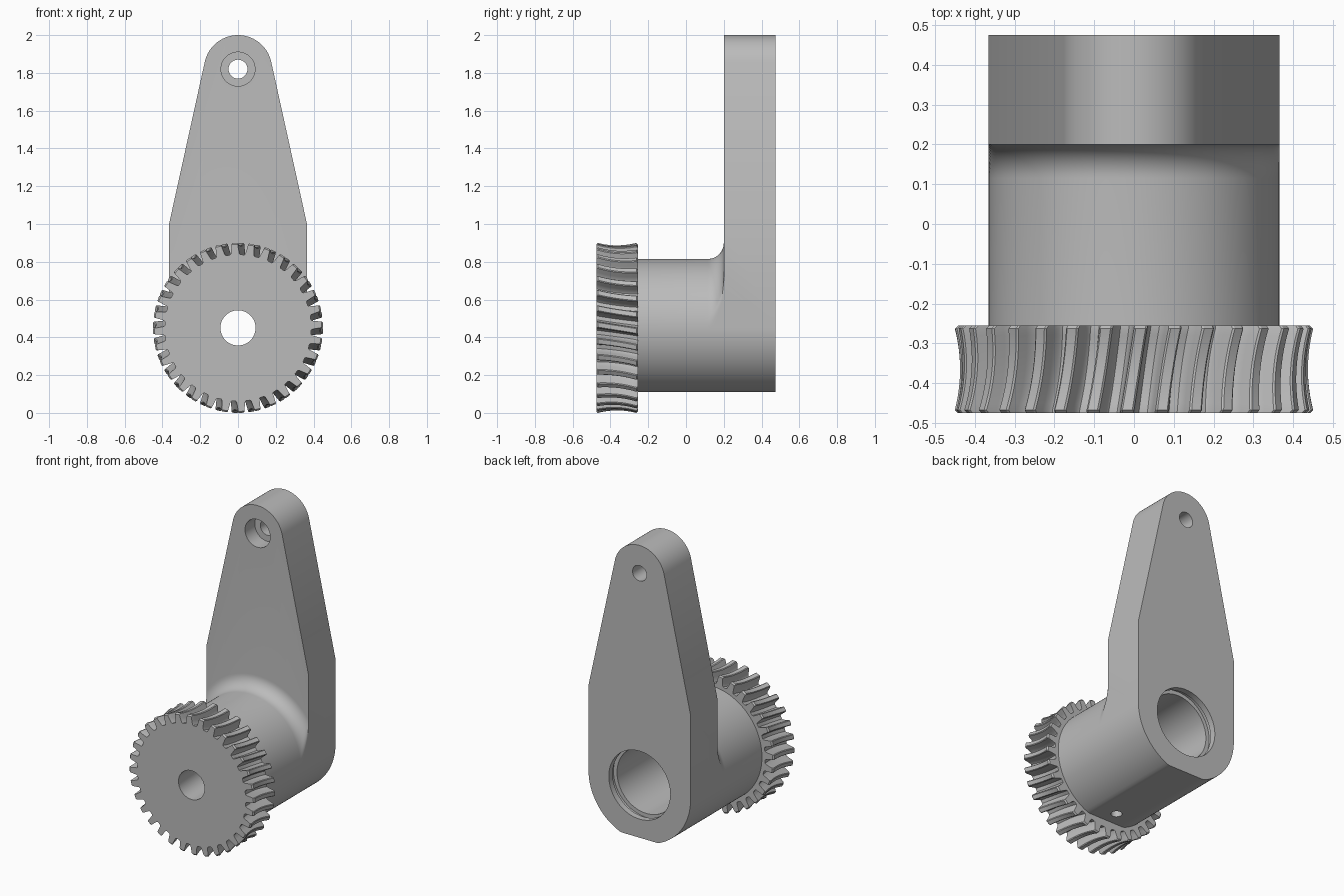
import bpy, bmesh
from math import sin, cos, pi, radians, sqrt

if "Cube" in bpy.data.objects:
    bpy.data.objects.remove(bpy.data.objects["Cube"], do_unlink=True)

AXIS_Z = 0.45      # height of the gear and bearing axis
R = 0.365          # boss radius and half width of the arm
FLAT = -0.34       # flat underside, relative to the axis
FRONT, SEAT, BACK = -0.255, 0.20, 0.475

steel = bpy.data.materials.new("plain grey")
steel.use_nodes = True
GREY = (0.5, 0.5, 0.5, 1)
steel.diffuse_color = GREY
steel.node_tree.nodes["Principled BSDF"].inputs["Base Color"].default_value = GREY


def loft(name, rings, closed=False):
    """Skin equal-length rings of points; cap the ends or close the loop."""
    bm = bmesh.new()
    vs = [[bm.verts.new(p) for p in ring] for ring in rings]
    n = len(vs[0])
    pairs = list(zip(vs, vs[1:])) + ([(vs[-1], vs[0])] if closed else [])
    for a, b in pairs:
        for i in range(n):
            j = (i + 1) % n
            bm.faces.new((a[i], a[j], b[j], b[i]))
    if not closed:
        bm.faces.new(vs[0])
        bm.faces.new(vs[-1])
    bmesh.ops.recalc_face_normals(bm, faces=bm.faces)
    mesh = bpy.data.meshes.new(name)
    bm.to_mesh(mesh)
    bm.free()
    mesh.materials.append(steel)
    ob = bpy.data.objects.new(name, mesh)
    bpy.context.collection.objects.link(ob)
    return ob


def lathe(name, profile, z, n=64):
    """Turn (radius, y) pairs round an axis along y."""
    return loft(name, [[(r * cos(2 * pi * i / n), y, z + r * sin(2 * pi * i / n))
                        for i in range(n)] for r, y in profile])


def select(ob):
    bpy.ops.object.select_all(action='DESELECT')
    ob.select_set(True)
    bpy.context.view_layer.objects.active = ob


def combine(ob, tool, operation):
    mod = ob.modifiers.new(tool.name, 'BOOLEAN')
    mod.object, mod.operation, mod.solver = tool, operation, 'EXACT'
    select(ob)
    bpy.ops.object.modifier_apply(modifier=mod.name)
    bpy.data.objects.remove(tool, do_unlink=True)


def smooth(ob):
    select(ob)
    bpy.ops.object.shade_smooth_by_angle(angle=radians(28))


def section(r, y, n=128):
    """Boss section: flared above the axis, trimmed to the arm outline."""
    ring = []
    for i in range(n):
        a = 2 * pi * i / n
        q = r if sin(a) > 0 else R
        x = max(-R, min(R, q * cos(a)))
        ring.append((x, y, AXIS_Z + max(FLAT, q * sin(a))))
    return ring


# Arm plate: round top, tapering sides, rounded bottom with a flat
def arm_outline(y):
    tilt = radians(12.4)
    top = [(0.18 * cos(a), y, 1.82 + 0.18 * sin(a))
           for a in (tilt + (pi - 2 * tilt) * i / 40 for i in range(41))]
    lower = section(R, y)[64:] + [(R, y, AXIS_Z)]
    return top + [(-R, y, 1.0)] + lower + [(R, y, 1.0)]


arm = loft("arm", [arm_outline(SEAT), arm_outline(BACK)])

# Boss with a fillet running into the arm
F = 0.085
fillet = [(R + F - F * cos(t), SEAT - F + F * sin(t))
          for t in (pi / 2 * i / 12 for i in range(13))]
boss = loft("boss", [section(r, y) for r, y in [(R, FRONT)] + fillet])
combine(arm, boss, 'UNION')

# Bearing bore with a ring groove, then the shaft hole
bore = lathe("bearing_bore", [
    (0.093, -0.6), (0.093, -0.2), (0.21, -0.2), (0.21, 0.405), (0.235, 0.405),
    (0.235, 0.435), (0.22, 0.435), (0.22, 0.6)], AXIS_Z)
combine(arm, bore, 'DIFFERENCE')

# Counterbored bolt hole at the top
bolt = lathe("bolt_hole", [(0.09, 0.1), (0.09, 0.3), (0.05, 0.3), (0.05, 0.6)], 1.82)
combine(arm, bolt, 'DIFFERENCE')

# Small drain hole through the flat underside
drain = loft("drain_hole", [[(0.033 * cos(a), -0.16 + 0.033 * sin(a), z)
             for a in (2 * pi * i / 32 for i in range(32))] for z in (0.0, 0.35)])
combine(arm, drain, 'DIFFERENCE')
smooth(arm)

# Gear: throated helical teeth, each given as (angle in pitches, height)
TEETH, SLICES, G0, G1 = 32, 12, -0.475, -0.255
TOOTH = [(-0.5, 0), (-0.36, 0), (-0.29, 0.12), (-0.24, 0.5), (-0.19, 0.93), (-0.14, 1),
         (0.14, 1), (0.19, 0.93), (0.24, 0.5), (0.29, 0.12), (0.36, 0)]


def gear_ring(y, root, tip):
    t = (y - G0) / (G1 - G0)
    ring = []
    for k in range(TEETH):
        for a, h in TOOTH:
            ang = pi / 2 - 2 * pi * (k + a) / TEETH + 0.04 - 0.08 * t
            r = root + (tip - root) * h
            ring.append((r * cos(ang), y, AXIS_Z + r * sin(ang)))
    return ring


rings = [gear_ring(G0, 0.093, 0.093), gear_ring(G0, 0.388, 0.442)]
for i in range(SLICES + 1):
    u = 2 * i / SLICES - 1
    throat = 0.013 * (1 - u * u)
    y = (G0 + G1) / 2 + u * 0.102
    rings.append(gear_ring(y, 0.388 - throat, 0.45 - throat))
rings += [gear_ring(G1, 0.388, 0.442), gear_ring(G1, 0.093, 0.093)]
gear = loft("gear", rings, closed=True)
smooth(gear)
